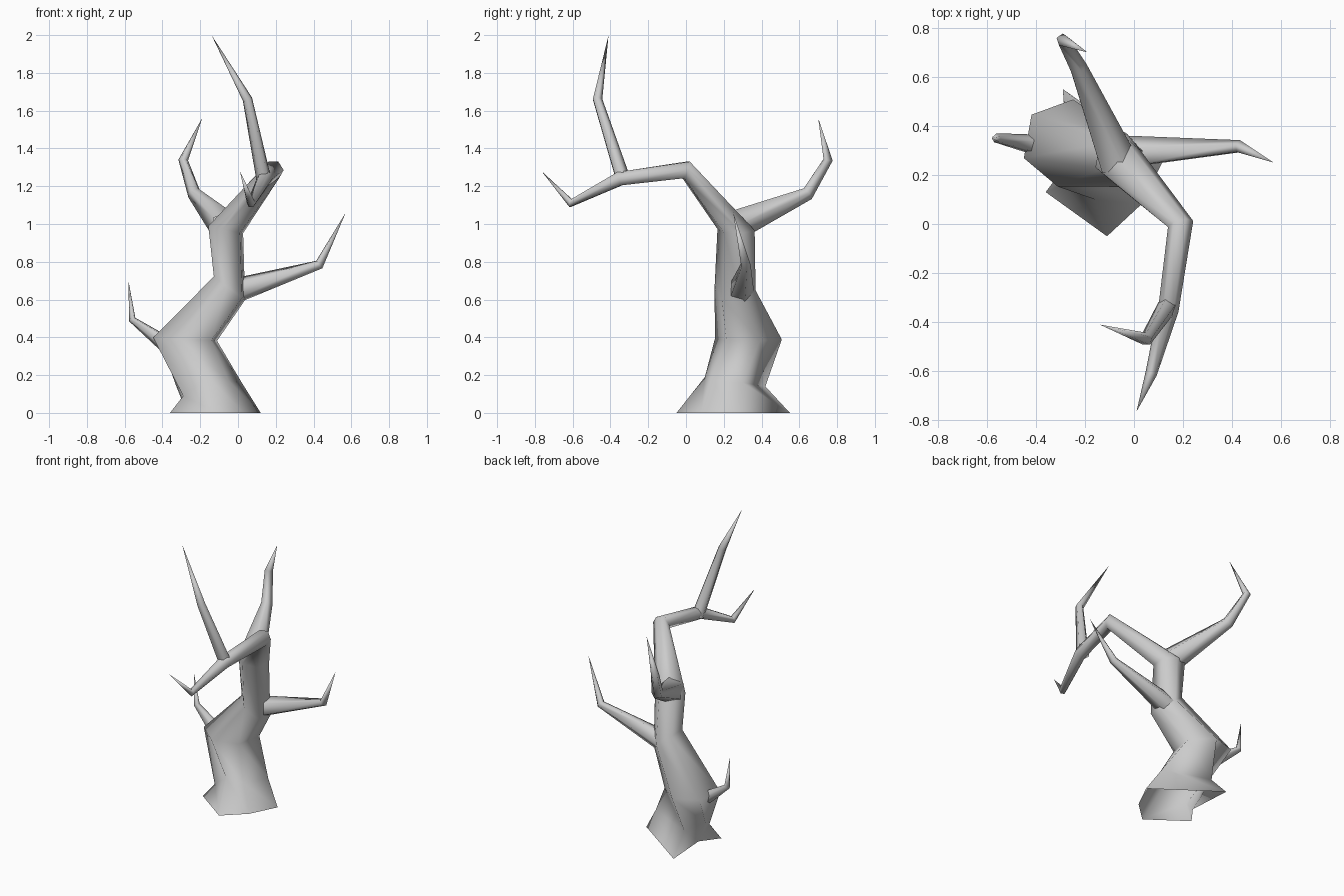
import bpy, bmesh, math
from mathutils import Vector

cube = bpy.data.objects.get("Cube")
if cube:
    bpy.data.objects.remove(cube, do_unlink=True)

bark = bpy.data.materials.new("grey_bark")
bark.use_nodes = True
colour = (0.6, 0.6, 0.6, 1)
bark.diffuse_color = colour
bark.node_tree.nodes["Principled BSDF"].inputs["Base Color"].default_value = colour


def sweep(path, sides, start_angle=20):
    """Rings along a path of (point, radius[, normal]), kept free of twist."""
    pts = [Vector(p[0]) for p in path]
    steps = [(b - a).normalized() for a, b in zip(pts, pts[1:])]
    rings, old, offsets = [], None, None
    for i, p in enumerate(path):
        if len(p) > 2:
            n = Vector(p[2]).normalized()
        else:
            n = (steps[max(i - 1, 0)] + steps[min(i, len(steps) - 1)]).normalized()
        if offsets is None:
            old = Vector((0, 0, 1))
            angles = [math.radians(start_angle) - math.tau * k / sides for k in range(sides)]
            offsets = [Vector((math.cos(a), math.sin(a), 0)) for a in angles]
        turn = old.rotation_difference(n)
        offsets = [turn @ o for o in offsets]
        old = n
        rings.append([pts[i] + o * p[1] for o in offsets])
    return rings


def loft(name, rings):
    """Skin the rings; a ring of zero radius closes to a point."""
    bm = bmesh.new()
    loops = [[bm.verts.new(v) for v in ring] for ring in rings]
    for a, b in zip(loops, loops[1:]):
        for k in range(len(a)):
            j = (k + 1) % len(a)
            bm.faces.new((a[k], a[j], b[j], b[k]))
    bmesh.ops.remove_doubles(bm, verts=bm.verts, dist=0.0005)
    bmesh.ops.recalc_face_normals(bm, faces=bm.faces)
    for f in bm.faces:
        f.smooth = True
    mesh = bpy.data.meshes.new(name)
    bm.to_mesh(mesh)
    bm.free()
    mesh.materials.append(bark)
    obj = bpy.data.objects.new(name, mesh)
    bpy.context.collection.objects.link(obj)
    return obj


# Root flare: ground outline with two spurs, then the ring where they merge
roots = [
    [(.12, .26, 0), (.03, .08, 0), (-.11, -.05, 0), (-.36, .13, 0), (-.27, .25, 0), (-.29, .55, 0)],
    [(.02, .3, .16), (-.05, .13, .17), (-.16, .1, .19), (-.29, .16, .09), (-.33, .26, .15), (-.28, .42, .14)],
]
roots = [[Vector(v) for v in ring] for ring in roots]

# Trunk bending into the long front limb and its drooping twig
trunk = sweep([
    ((-.28, .33, .39), .18, (.05, 0, 1)),
    ((-.045, .26, .66), .11, (.6, 0, .8)),
    ((-.065, .265, .97), .1, (.2, 0, 1)),
    ((.19, .0, 1.287), .053),
    ((.14, -.35, 1.24), .042),
    ((.07, -.61, 1.11), .024),
    ((.01, -.765, 1.28), 0),
], 6)
loft("trunk", roots + trunk)

# Side branches: each starts inside the trunk, kinks once or twice and ends in a point
branches = {
    "tall_front_branch": [((.14, -.33, 1.22), .042), ((.05, -.47, 1.66), .027), ((-.14, -.41, 2), 0)],
    "back_branch": [((-.07, .25, .99), .085), ((-.23, .64, 1.16), .038),
                    ((-.29, .75, 1.34), .027), ((-.19, .7, 1.56), 0)],
    "left_branch": [((-.02, .29, .645), .07), ((.43, .315, .785), .027), ((.57, .25, 1.06), 0)],
    "right_twig": [((-.39, .32, .37), .045), ((-.56, .35, .495), .02), ((-.58, .35, .7), 0)],
}
for name, path in branches.items():
    loft(name, sweep(path, 5))
